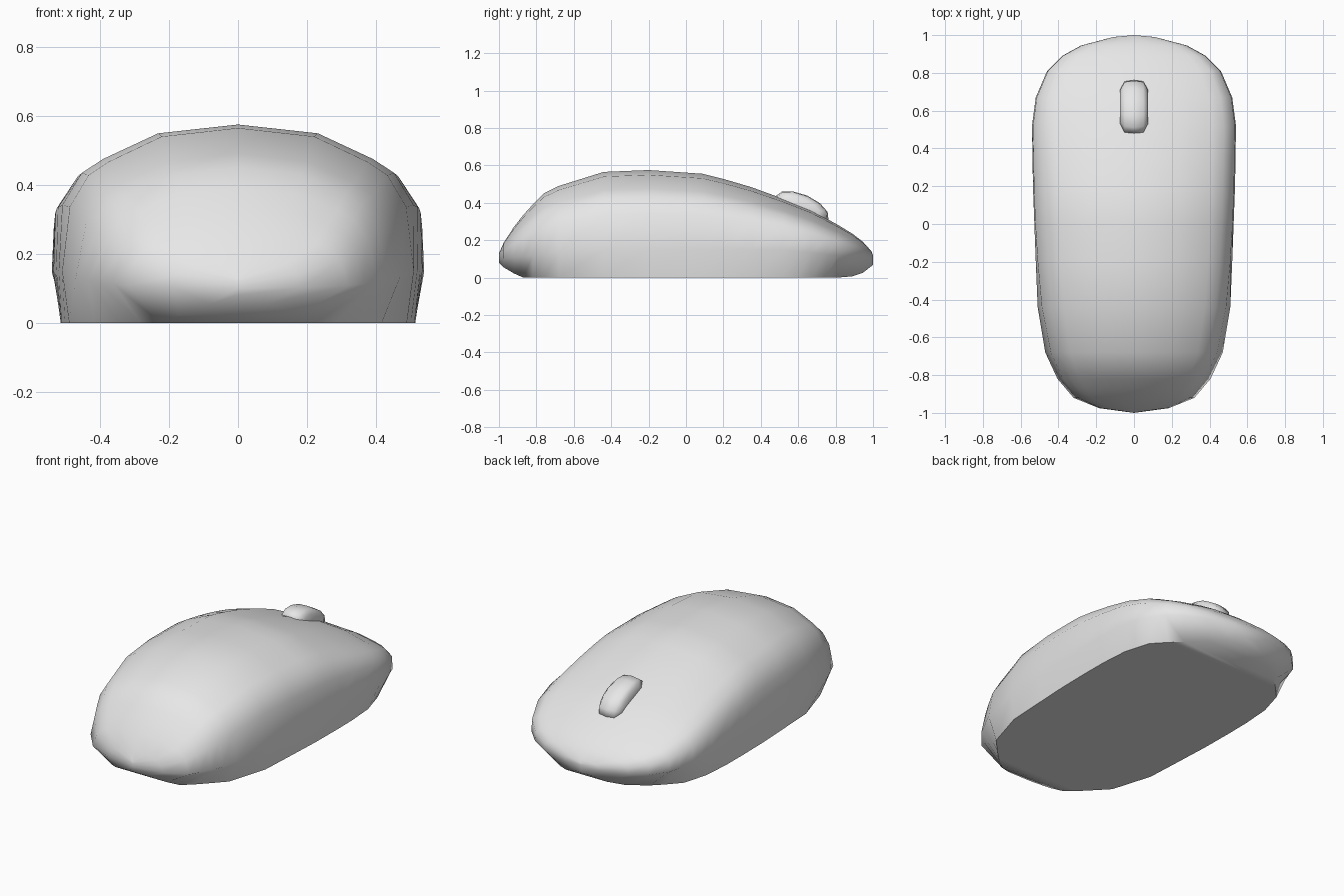
import bpy, bmesh, math
from mathutils import Matrix, Vector

default = bpy.data.objects.get("Cube")
if default:
    bpy.data.objects.remove(default, do_unlink=True)

grey = bpy.data.materials.new("light_grey")
grey.use_nodes = True
colour = (0.8, 0.8, 0.8, 1)
grey.diffuse_color = colour
grey.node_tree.nodes["Principled BSDF"].inputs["Base Color"].default_value = colour


def interp(points, t):
    """Piecewise linear lookup through (position, value) pairs."""
    for (a, va), (b, vb) in zip(points, points[1:]):
        if t <= b:
            return va + (vb - va) * max(0, t - a) / (b - a)
    return points[-1][1]


def finish(bm, name, angle):
    bmesh.ops.remove_doubles(bm, verts=bm.verts, dist=0.0005)
    bmesh.ops.recalc_face_normals(bm, faces=bm.faces)
    mesh = bpy.data.meshes.new(name)
    bm.to_mesh(mesh)
    bm.free()
    obj = bpy.data.objects.new(name, mesh)
    bpy.context.collection.objects.link(obj)
    mesh.materials.append(grey)
    bpy.ops.object.select_all(action="DESELECT")
    obj.select_set(True)
    bpy.context.view_layer.objects.active = obj
    bpy.ops.object.shade_smooth_by_angle(angle=math.radians(angle))
    return obj


def bridge(bm, rings, closed_loop=False):
    """Join neighbouring rings of points with quads."""
    rows = [[bm.verts.new(p) for p in ring] for ring in rings]
    pairs = list(zip(rows, rows[1:]))
    if closed_loop:
        pairs.append((rows[-1], rows[0]))
    for a, b in pairs:
        n = len(a)
        for i in range(n if not closed_loop else n - 1):
            j = (i + 1) % n
            bm.faces.new((a[i], a[j], b[j], b[i]))


# Body curves along the length: half width, crown height, underside
width = [(-1, 0), (-.975, .185), (-.92, .32), (-.82, .405), (-.68, .47),
         (-.44, .51), (-.2, .52), (.2, .535), (.52, .54), (.67, .52),
         (.81, .46), (.89, .38), (.945, .28), (.99, .11), (1, 0)]
crown = [(-1, .13), (-.96, .22), (-.85, .36), (-.76, .45), (-.62, .52),
         (-.42, .57), (-.2, .575), (.09, .555), (.27, .51), (.45, .45),
         (.67, .36), (.87, .25), (.98, .165), (1, .12)]
belly = [(-1, .08), (-.96, .04), (-.87, 0), (.87, 0), (.96, .03), (1, .07)]
base = [(-1, .4), (-.87, .62), (-.7, .88), (-.45, .96), (0, .97),
        (.45, .95), (.7, .87), (.87, .6), (1, .4)]
widest = [(-1, .1), (-.5, .15), (.5, .15), (1, .1)]
lean = [(-1, .93), (-.6, .95), (-.1, 1), (1, 1)]

# Half cross-section: share of the width, share of the rise
section = [(.99, .45), (.88, .67), (.76, .765), (.45, .94)]


def body_ring(y):
    w, top, low = interp(width, y), interp(crown, y), interp(belly, y)
    mid, tilt = interp(widest, y), interp(lean, y)
    half = [(w * interp(base, y), low), (w, mid)]
    half += [(w * s * tilt, mid + (top - mid) * r) for s, r in section]
    ring = [(x, y, z) for x, z in half] + [(0, y, top)]
    ring += [(-x, y, z) for x, z in reversed(half)]
    return ring


stations = sorted({y for y, _ in width} | {-.87, -.76, 0, .09, .35, .6, .75})
body = bmesh.new()
bridge(body, [body_ring(y) for y in stations])
finish(body, "mouse_body", 50)

# Scroll wheel: a squashed barrel tilted along the slope of the body
barrel = [(-.073, 0), (-.073, .65), (-.05, .95), (0, 1),
          (.05, .95), (.073, .65), (.073, 0)]
wheel = bmesh.new()
rings = []
for k in range(12):
    a = math.tau * k / 12
    rings.append([(x, r * .155 * math.cos(a), r * .072 * math.sin(a))
                  for x, r in barrel])
bridge(wheel, rings, closed_loop=True)
place = Matrix.Translation(Vector((0, .62, .372))) @ Matrix.Rotation(math.radians(-23.7), 4, "X")
wheel.transform(place)
finish(wheel, "scroll_wheel", 60)
